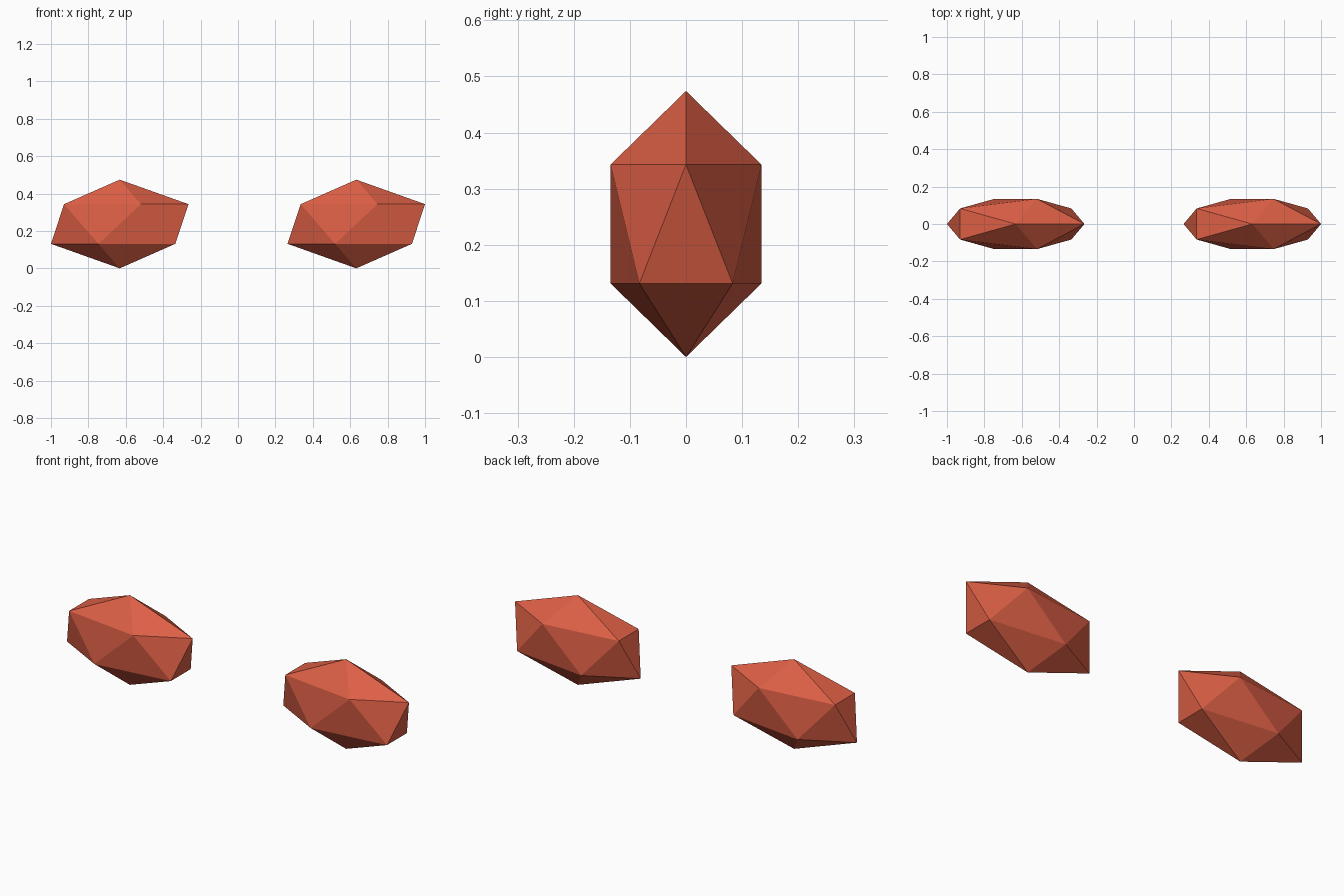
import bpy

if "Cube" in bpy.data.objects:
    bpy.data.objects.remove(bpy.data.objects["Cube"])

# One flat red material shared by both gems
red = bpy.data.materials.new("coral_red")
red.diffuse_color = (0.72, 0.115, 0.06, 1.0)
red.use_nodes = True
red.node_tree.nodes["Principled BSDF"].inputs["Base Color"].default_value = red.diffuse_color

CENTRE_X = 0.6325                 # distance of each gem from the middle
RADII = (0.411, 0.158, 0.237)     # stretch of the 20-sided ball


def gem(name, x):
    """Flat-faced stretched icosahedron standing on z = 0."""
    bpy.ops.mesh.primitive_ico_sphere_add(
        subdivisions=1, radius=1, location=(x, 0, RADII[2]))
    obj = bpy.context.object
    obj.name = name
    obj.scale = RADII
    bpy.ops.object.transform_apply(location=False, rotation=False, scale=True)
    obj.data.materials.append(red)
    return obj


# Identical pair, both facing the same way
for name, side in (("left_gem", -1), ("right_gem", 1)):
    gem(name, side * CENTRE_X)
